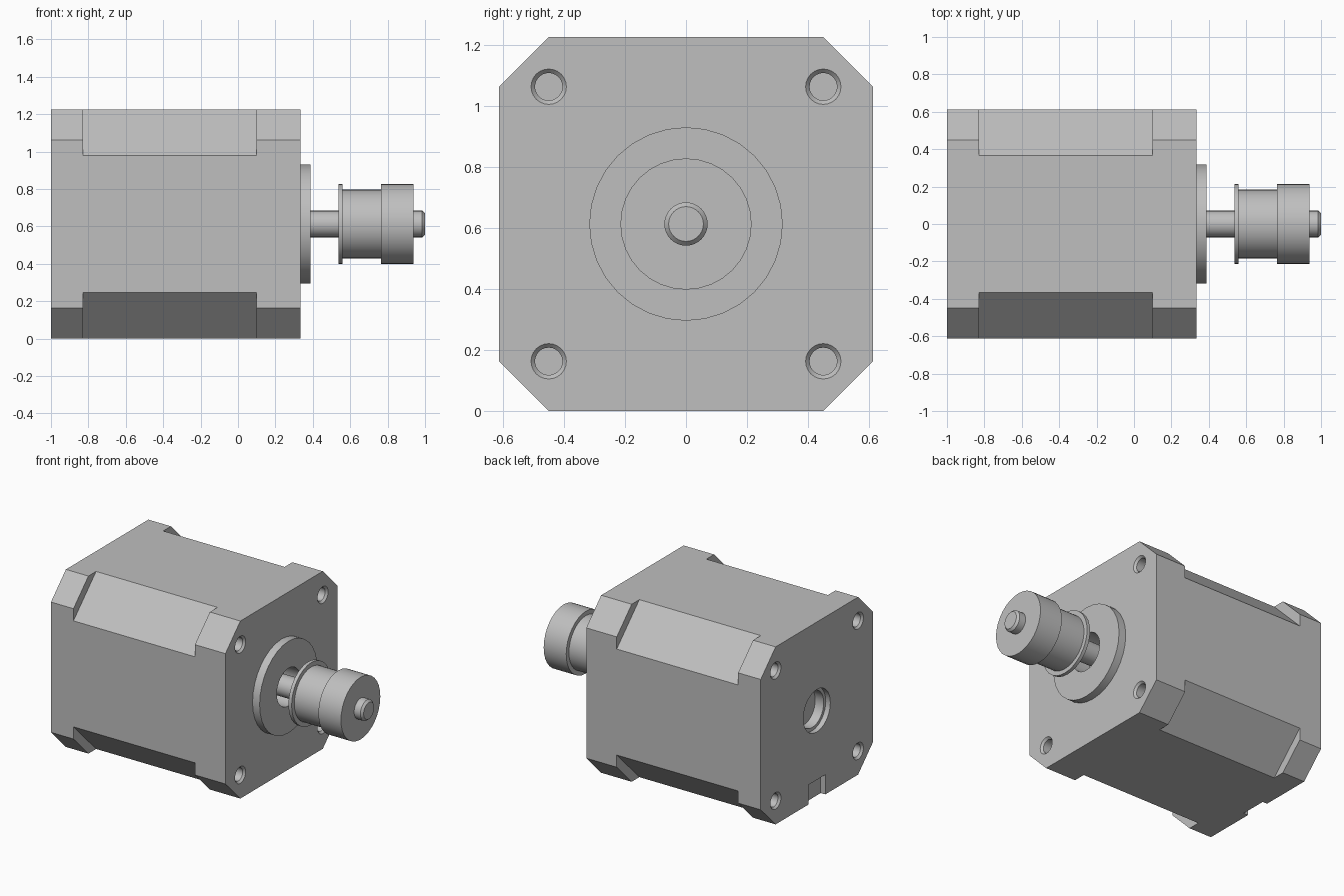
import bpy, bmesh, math
from mathutils import Matrix

cube = bpy.data.objects.get("Cube")
if cube:
    bpy.data.objects.remove(cube, do_unlink=True)

HALF = 0.613                      # half the body width, also the axis height
BACK, FACE = -1.0, 0.333          # ends of the body along x

metal = bpy.data.materials.new("grey metal")
metal.use_nodes = True
GREY = (0.52, 0.52, 0.52, 1)
metal.diffuse_color = GREY
metal.node_tree.nodes["Principled BSDF"].inputs["Base Color"].default_value = GREY


def make(name, bm):
    bmesh.ops.recalc_face_normals(bm, faces=bm.faces)
    mesh = bpy.data.meshes.new(name)
    bm.to_mesh(mesh)
    bm.free()
    mesh.materials.append(metal)
    obj = bpy.data.objects.new(name, mesh)
    bpy.context.collection.objects.link(obj)
    return obj


def prism(name, outline, x0, x1):
    """Extrude a (y, z offset from axis) outline along x."""
    bm = bmesh.new()
    face = bm.faces.new([bm.verts.new((x0, y, HALF + z)) for y, z in outline])
    out = bmesh.ops.extrude_face_region(bm, geom=[face])
    verts = [v for v in out["geom"] if isinstance(v, bmesh.types.BMVert)]
    bmesh.ops.translate(bm, verts=verts, vec=(x1 - x0, 0, 0))
    return make(name, bm)


def lathe(name, profile, y=0, z=0, steps=32):
    """Spin a closed (x, radius) profile about an axis along x."""
    bm = bmesh.new()
    verts = [bm.verts.new((x, 0, r)) for x, r in profile]
    edges = [bm.edges.new((a, b)) for a, b in zip(verts, verts[1:] + verts[:1])]
    bmesh.ops.spin(bm, geom=verts + edges, cent=(0, 0, 0), axis=(1, 0, 0),
                   angle=math.tau, steps=steps)
    bmesh.ops.remove_doubles(bm, verts=bm.verts, dist=1e-5)
    bmesh.ops.delete(bm, geom=[e for e in bm.edges if not e.link_faces], context="EDGES")
    bmesh.ops.transform(bm, matrix=Matrix.Translation((0, y, HALF + z)), verts=bm.verts)
    return make(name, bm)


def select(obj):
    bpy.ops.object.select_all(action="DESELECT")
    obj.select_set(True)
    bpy.context.view_layer.objects.active = obj


def smooth(obj):
    select(obj)
    bpy.ops.object.shade_smooth_by_angle(angle=math.radians(30))


def cut(obj, cutter):
    select(obj)
    mod = obj.modifiers.new("cut", "BOOLEAN")
    mod.operation, mod.solver, mod.object = "DIFFERENCE", "EXACT", cutter
    bpy.ops.object.modifier_apply(modifier=mod.name)
    bpy.data.objects.remove(cutter, do_unlink=True)


# Motor body: a square bar with chamfered corners
C = 0.45
body = prism("motor_body", [(-C, -HALF), (C, -HALF), (HALF, -C), (HALF, C),
                            (C, HALF), (-C, HALF), (-HALF, C), (-HALF, -C)], BACK, FACE)
corners = [(sy, sz) for sy in (-1, 1) for sz in (-1, 1)]

# Deeper chamfers along the middle, between the end caps
IN, OUT = 0.266, 0.713
for sy, sz in corners:
    cut(body, prism("corner_cutter", [(sy * OUT, sz * IN), (sy * OUT, sz * OUT),
                                      (sy * IN, sz * OUT)], -0.828, 0.1))

# Countersunk bolt holes at both ends
for sy, sz in corners:
    for end, d in ((FACE, -1), (BACK, 1)):
        hole = [(end - d * 0.01, 0), (end - d * 0.01, 0.058), (end, 0.058),
                (end + d * 0.014, 0.045), (end + d * 0.12, 0.045), (end + d * 0.12, 0)]
        cut(body, lathe("bolt_cutter", hole, sy * C, sz * C, 24))

# Shaft well in front, stepped bearing recess and socket notch behind
cut(body, lathe("well_cutter", [(0.25, 0), (0.25, 0.13), (0.36, 0.13), (0.36, 0)]))
cut(body, lathe("recess_cutter", [(-1.02, 0), (-1.02, 0.147), (-0.965, 0.147),
                                  (-0.965, 0.125), (-0.9, 0.125), (-0.9, 0)]))
cut(body, prism("notch_cutter", [(-0.092, -0.65), (0.092, -0.65),
                                 (0.092, -0.477), (-0.092, -0.477)], -1.05, -0.965))
smooth(body)

# Raised ring round the shaft
smooth(lathe("pilot_ring", [(FACE, 0.13), (FACE, 0.317), (0.387, 0.317), (0.387, 0.13)]))

# Drive shaft with a bevelled tip
smooth(lathe("drive_shaft", [(0.25, 0), (0.25, 0.071), (0.985, 0.071), (1, 0.057), (1, 0)]))

# Pulley: thin flange, belt drum and thick hub
smooth(lathe("pulley", [(0.536, 0.06), (0.536, 0.215), (0.56, 0.215), (0.56, 0.185),
                        (0.765, 0.185), (0.765, 0.215), (0.937, 0.215), (0.937, 0.06)]))
